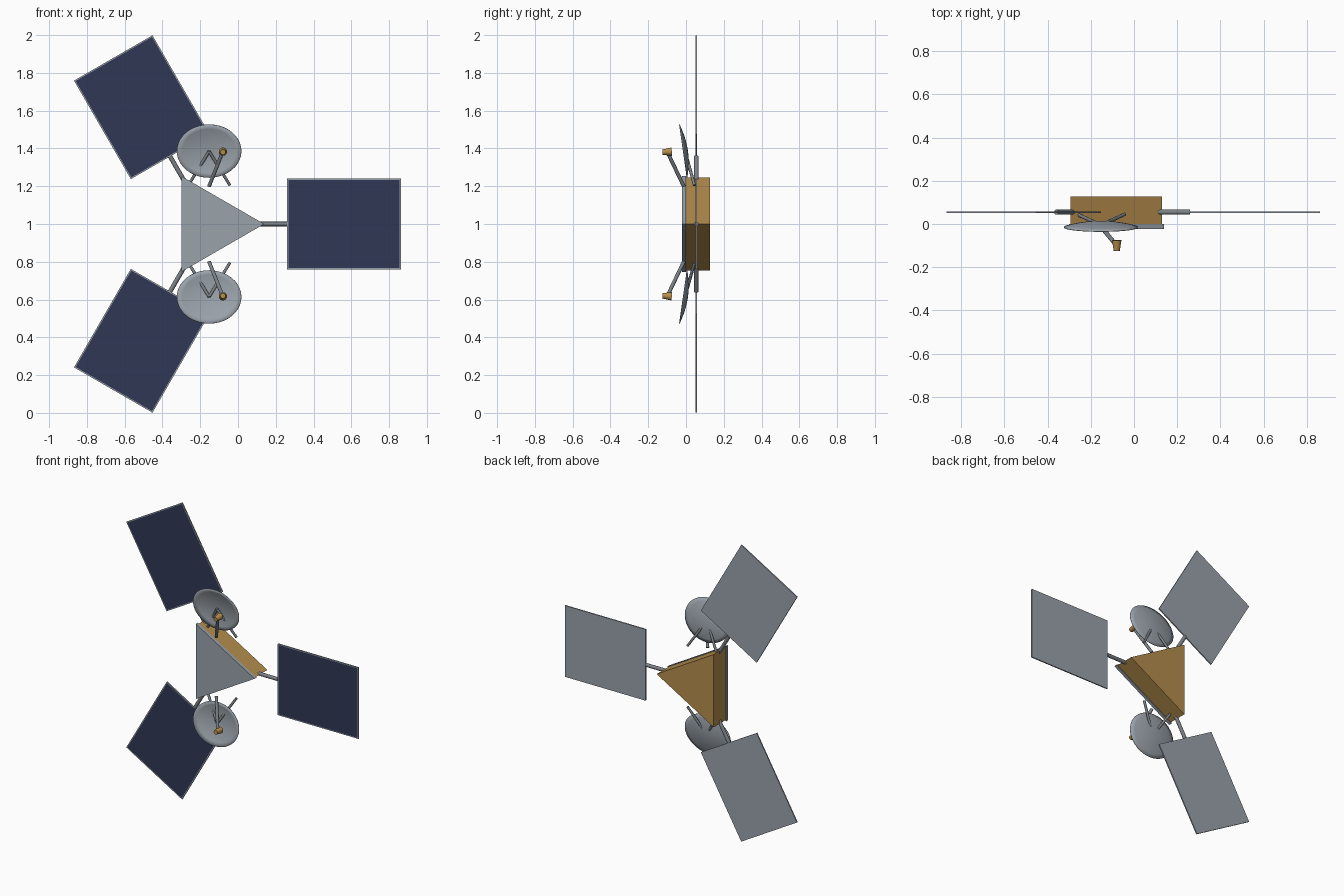
import bpy, bmesh, math
from mathutils import Vector, Matrix

cube = bpy.data.objects.get("Cube")
if cube:
    bpy.data.objects.remove(cube, do_unlink=True)

HUB = Vector((-0.153, 0, 1.0))


def material(name, color):
    m = bpy.data.materials.new(name)
    m.use_nodes = True
    m.diffuse_color = (*color, 1)
    m.node_tree.nodes["Principled BSDF"].inputs["Base Color"].default_value = (*color, 1)
    return m


GREY = material("light grey", (0.32, 0.36, 0.40))
ROD = material("strut grey", (0.20, 0.22, 0.24))
GOLD = material("gold foil", (0.47, 0.27, 0.075))
NAVY = material("solar navy", (0.028, 0.038, 0.09))


def finish(bm, name, *mats, smooth=False):
    bmesh.ops.recalc_face_normals(bm, faces=bm.faces)
    mesh = bpy.data.meshes.new(name)
    bm.to_mesh(mesh)
    bm.free()
    ob = bpy.data.objects.new(name, mesh)
    bpy.context.collection.objects.link(ob)
    for m in mats:
        mesh.materials.append(m)
    if smooth:
        bpy.ops.object.select_all(action='DESELECT')
        ob.select_set(True)
        bpy.context.view_layer.objects.active = ob
        bpy.ops.object.shade_smooth_by_angle(angle=math.radians(40))
    return ob


def rod(name, a, b, r1, r2=None, mat=ROD, sides=12):
    """Cylinder or cone running from point a to point b."""
    a, b = Vector(a), Vector(b)
    turn = (b - a).to_track_quat('Z', 'Y').to_matrix().to_4x4()
    bm = bmesh.new()
    bmesh.ops.create_cone(bm, cap_ends=True, segments=sides, radius1=r1,
                          radius2=r1 if r2 is None else r2, depth=(b - a).length,
                          matrix=Matrix.Translation((a + b) / 2) @ turn)
    return finish(bm, name, mat, smooth=True)


def prism(name, radius, y0, y1, mat):
    """Triangular block with one corner pointing to +x."""
    bm = bmesh.new()
    base = []
    for i in range(3):
        a = i * math.tau / 3
        base.append(bm.verts.new(HUB + Vector((radius * math.cos(a), y0, radius * math.sin(a)))))
    face = bm.faces.new(base)
    new = bmesh.ops.extrude_face_region(bm, geom=[face])["geom"]
    verts = [v for v in new if isinstance(v, bmesh.types.BMVert)]
    bmesh.ops.translate(bm, verts=verts, vec=(0, y1 - y0, 0))
    return finish(bm, name, mat)


# Body and front plate
prism("body", 0.283, 0.0, 0.127, GOLD)
prism("front_plate", 0.292, -0.022, 0.0, GREY)

# Three solar wings around the hub
R_IN, R_OUT, HALF_W, WING_Y = 0.413, 1.015, 0.24, 0.055
for i, side in enumerate(("left", "upper", "lower")):
    turn = Matrix.Translation(HUB) @ Matrix.Rotation(-i * math.tau / 3, 4, 'Y')
    bm = bmesh.new()
    size = Matrix.Diagonal((R_OUT - R_IN, 0.008, 2 * HALF_W, 1))
    place = Matrix.Translation(((R_IN + R_OUT) / 2, WING_Y, 0))
    bmesh.ops.create_cube(bm, size=1, matrix=place @ size)
    front = min(bm.faces, key=lambda f: f.calc_center_median().y)
    bmesh.ops.inset_individual(bm, faces=[front], thickness=0.009)
    front.material_index = 1
    bm.transform(turn)
    finish(bm, side + "_solar_panel", GREY, NAVY)
    rod(side + "_panel_boom", turn @ Vector((0.2, WING_Y, 0)),
        turn @ Vector((R_IN, WING_Y, 0)), 0.012)


def dish(name, s):
    """Shallow oval bowl, opening to the front and leaning away from the body."""
    bm = bmesh.new()
    segs, rings = 40, 6

    def point(r, a):
        return Vector((HUB.x + 0.171 * r * math.cos(a),
                       -0.015 - 0.02 * r * math.sin(a) + 0.024 * (1 - r * r),
                       1 + s * (0.386 + 0.141 * r * math.sin(a))))
    center = bm.verts.new(point(0, 0))
    loops = [[bm.verts.new(point(k / rings, j * math.tau / segs)) for j in range(segs)]
             for k in range(1, rings + 1)]
    for j in range(segs):
        n = (j + 1) % segs
        bm.faces.new((center, loops[0][j], loops[0][n]))
        for inner, outer in zip(loops, loops[1:]):
            bm.faces.new((inner[j], outer[j], outer[n], inner[n]))
    ob = finish(bm, name, GREY, smooth=True)
    mod = ob.modifiers.new("thickness", 'SOLIDIFY')
    mod.thickness = 0.003
    mod.offset = 0


# Two dish antennas, mirrored above and below the hub
for side, s in (("upper", 1), ("lower", -1)):
    dish(side + "_dish", s)
    apex = (HUB.x, -0.005, 1 + s * 0.385)
    for hand, dx in (("left", 0.11), ("right", -0.11)):
        rod(f"{side}_{hand}_dish_strut", (HUB.x + dx, 0.045, 1 + s * 0.205), apex, 0.008)
    rod(side + "_feed_arm", (HUB.x, -0.012, 1 + s * 0.2), (-0.082, -0.098, 1 + s * 0.38), 0.01)
    rod(side + "_feed_horn", (-0.08, -0.075, 1 + s * 0.383), (-0.08, -0.125, 1 + s * 0.38),
        0.022, 0.014, GOLD, 16)
